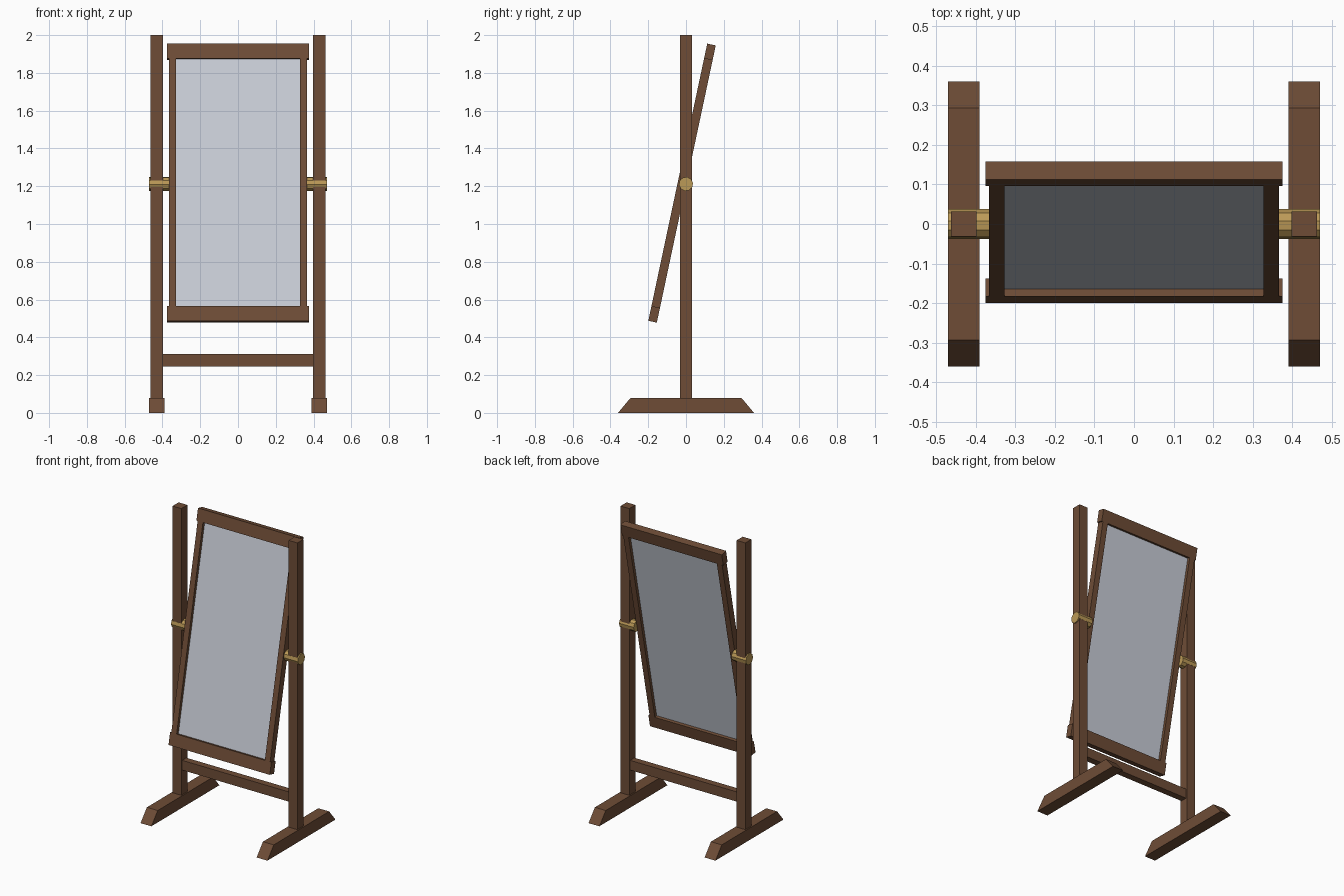
import bpy, bmesh, math
from mathutils import Matrix, Vector

if "Cube" in bpy.data.objects:
    bpy.data.objects.remove(bpy.data.objects["Cube"])


def material(name, rgb):
    m = bpy.data.materials.new(name)
    m.diffuse_color = (*rgb, 1.0)
    m.use_nodes = True
    m.node_tree.nodes["Principled BSDF"].inputs["Base Color"].default_value = m.diffuse_color
    return m


WOOD = material("dark wood", (0.156, 0.073, 0.037))
GLASS = material("mirror glass", (0.58, 0.61, 0.68))
BRASS = material("brass", (0.50, 0.32, 0.095))


def finish(name, bm, mat, matrix=Matrix()):
    bmesh.ops.recalc_face_normals(bm, faces=bm.faces)
    mesh = bpy.data.meshes.new(name)
    bm.to_mesh(mesh)
    bm.free()
    mesh.materials.append(mat)
    ob = bpy.data.objects.new(name, mesh)
    ob.matrix_world = matrix
    bpy.context.collection.objects.link(ob)
    return ob


def box(name, centre, size, mat, matrix=Matrix()):
    bm = bmesh.new()
    bmesh.ops.create_cube(bm, size=1.0)
    for v in bm.verts:
        v.co = Vector(centre) + Vector(a * b for a, b in zip(v.co, size))
    return finish(name, bm, mat, matrix)


def foot(name, x):
    # trapezoid side profile pushed across x
    bm = bmesh.new()
    profile = [(-0.36, 0), (0.36, 0), (0.293, 0.08), (-0.293, 0.08)]
    face = bm.faces.new([bm.verts.new((x - 0.04, y, z)) for y, z in profile])
    out = bmesh.ops.extrude_face_region(bm, geom=[face])
    verts = [g for g in out["geom"] if isinstance(g, bmesh.types.BMVert)]
    bmesh.ops.translate(bm, vec=(0.08, 0, 0), verts=verts)
    return finish(name, bm, WOOD)


PIVOT_Z = 1.212
tilt = Matrix.Translation((0, 0, PIVOT_Z)) @ Matrix.Rotation(math.radians(-12), 4, 'X')
T, FY = 0.046, -0.0215      # frame thickness and forward offset from the pivot

# Stand: feet, posts and brass pivots on both sides
for side, s in (("left", -1), ("right", 1)):
    foot(side + "_foot", 0.43 * s)
    box(side + "_post", (0.43 * s, 0, 1.035), (0.064, 0.064, 1.93), WOOD)
    bm = bmesh.new()
    bmesh.ops.create_cone(bm, cap_ends=True, segments=10, radius1=0.0375,
                          radius2=0.0375, depth=0.108)
    # first corner points along y, then the pivot tilts with the frame
    lay = Matrix.Rotation(math.radians(90), 4, 'Y') @ Matrix.Rotation(math.radians(90), 4, 'Z')
    bmesh.ops.transform(bm, matrix=Matrix.Translation((0.416 * s, 0, 0)) @ lay, verts=bm.verts)
    finish(side + "_pivot", bm, BRASS, tilt)
    # Mirror frame upright
    box(side + "_frame_stile", (0.3465 * s, FY, 0), (0.039, T, 1.35), WOOD, tilt)

# Stretcher between the posts
box("stretcher", (0, 0, 0.278), (0.80, 0.045, 0.065), WOOD)

# Mirror frame rails and glass
for name, s in (("top_frame_rail", 1), ("bottom_frame_rail", -1)):
    box(name, (0, FY, 0.71 * s), (0.75, T, 0.08), WOOD, tilt)
box("mirror_glass", (0, FY, 0), (0.67, 0.007, 1.36), GLASS, tilt)
